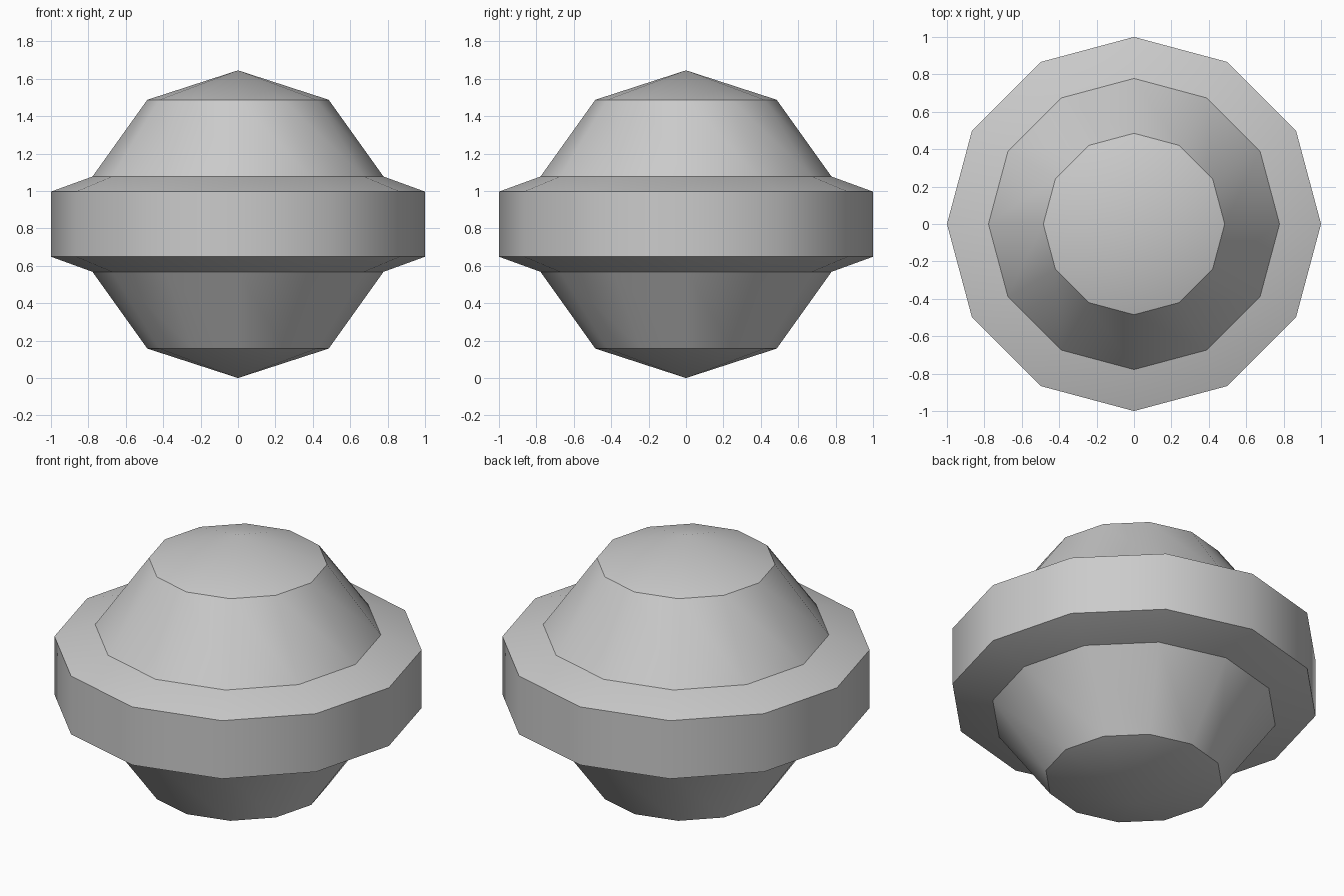
import bpy
import bmesh
from math import radians, tau
from mathutils import Matrix, Vector

SIDES = 12
MID = 0.8225  # height of the mirror plane

cube = bpy.data.objects.get("Cube")
if cube:
    bpy.data.objects.remove(cube)

grey = bpy.data.materials.new("plain grey")
grey.use_nodes = True
colour = (0.6, 0.6, 0.6, 1)
grey.diffuse_color = colour
grey.node_tree.nodes["Principled BSDF"].inputs["Base Color"].default_value = colour


def lathe(name, upper_half):
    """Spin a mirrored profile of (radius, height above the middle)."""
    profile = upper_half + [(r, -h) for r, h in reversed(upper_half)]
    bm = bmesh.new()
    verts = [bm.verts.new((r, 0, MID + h)) for r, h in profile]
    edges = [bm.edges.new(pair) for pair in zip(verts, verts[1:])]
    bmesh.ops.spin(bm, geom=verts + edges, cent=(0, 0, 0), axis=(0, 0, 1),
                   angle=tau, steps=SIDES, use_merge=True)
    bmesh.ops.remove_doubles(bm, verts=bm.verts, dist=0.0005)
    bmesh.ops.recalc_face_normals(bm, faces=bm.faces)
    mesh = bpy.data.meshes.new(name)
    bm.to_mesh(mesh)
    bm.free()
    mesh.materials.append(grey)
    obj = bpy.data.objects.new(name, mesh)
    bpy.context.collection.objects.link(obj)
    bpy.ops.object.select_all(action="DESELECT")
    obj.select_set(True)
    bpy.context.view_layer.objects.active = obj
    bpy.ops.object.shade_smooth_by_angle(angle=radians(32))
    return obj


# Tapered core with shallow pointed caps
lathe("core", [(0, MID), (0.485, 0.665), (0.78, 0.252), (0.9, 0.084)])

# Wide belt whose sloping faces run into the core
lathe("belt", [(0, 0.537), (1, 0.174)])
